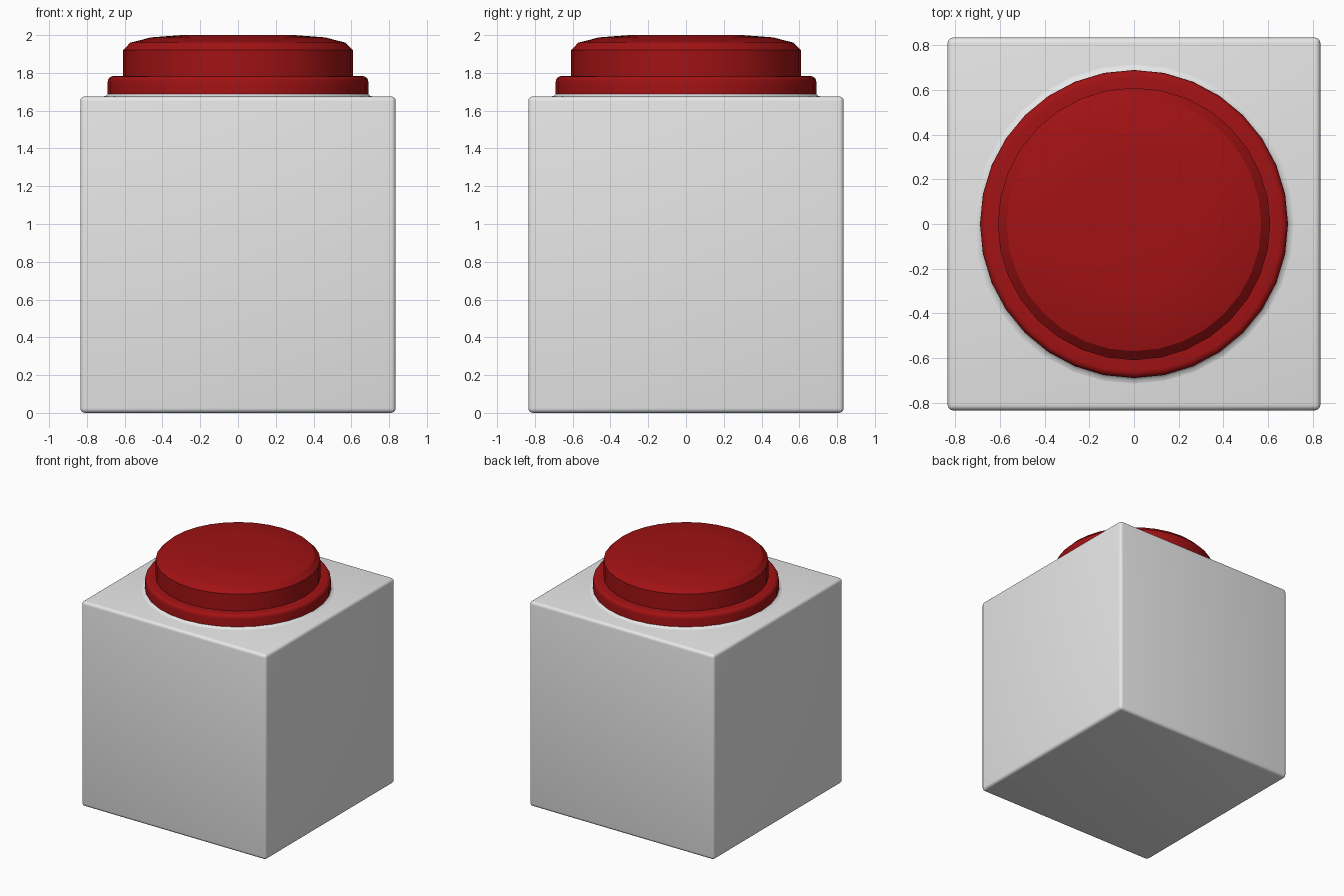
import bpy, bmesh, math

cube = bpy.data.objects.get("Cube")
if cube:
    bpy.data.objects.remove(cube, do_unlink=True)

SIDES = 32
HALF = 0.835          # half width of the box
TOP = 2 * HALF + 0.005


def material(name, rgb):
    mat = bpy.data.materials.new(name)
    mat.use_nodes = True
    mat.diffuse_color = (*rgb, 1)
    mat.node_tree.nodes["Principled BSDF"].inputs["Base Color"].default_value = (*rgb, 1)
    return mat


def add_object(name, bm, mat, angle=None):
    bmesh.ops.recalc_face_normals(bm, faces=bm.faces)
    mesh = bpy.data.meshes.new(name)
    bm.to_mesh(mesh)
    bm.free()
    mesh.materials.append(mat)
    obj = bpy.data.objects.new(name, mesh)
    bpy.context.collection.objects.link(obj)
    if angle:
        bpy.ops.object.select_all(action="DESELECT")
        obj.select_set(True)
        bpy.context.view_layer.objects.active = obj
        bpy.ops.object.shade_smooth_by_angle(angle=math.radians(angle))
    return obj


def lathe(name, profile, mat, angle=None):
    """Turn a (radius, height) profile around z and close its ends."""
    bm = bmesh.new()
    rings = []
    for r, z in profile:
        rings.append([bm.verts.new((r * math.cos(a), r * math.sin(a), z))
                      for a in (math.tau * i / SIDES for i in range(SIDES))])
    for low, high in zip(rings, rings[1:]):
        for i in range(SIDES):
            j = (i + 1) % SIDES
            bm.faces.new((low[i], low[j], high[j], high[i]))
    bm.faces.new(rings[0])
    bm.faces.new(rings[-1])
    return add_object(name, bm, mat, angle)


grey = material("light grey", (0.8, 0.8, 0.8))
red = material("deep red", (0.36, 0.006, 0.007))

# Box with softly rounded edges
bm = bmesh.new()
bmesh.ops.create_cube(bm, size=1)
for v in bm.verts:
    v.co = (v.co.x * 2 * HALF, v.co.y * 2 * HALF, (v.co.z + 0.5) * TOP)
bmesh.ops.bevel(bm, geom=bm.edges[:], offset=0.025, segments=4, profile=0.5,
                affect="EDGES")
add_object("box", bm, grey, 40)

# Small grey fillet where the collar meets the box
lathe("collar_fillet", [(0.715, TOP - 0.01), (0.715, TOP), (0.7, TOP + 0.004),
                        (0.692, TOP + 0.012), (0.685, TOP + 0.02)], grey, 40)

# Collar with a rounded upper rim
rim = [(0.66 + 0.03 * math.cos(a), 1.753 + 0.03 * math.sin(a))
       for a in (math.pi / 2 * i / 4 for i in range(5))]
lathe("collar", [(0.69, TOP)] + rim + [(0.6, 1.783)], red, 40)

# Push button with a chamfered edge and a shallow domed top
lathe("push_button", [(0.61, 1.76), (0.61, 1.92), (0.57, 1.96),
                      (0.46, 1.988), (0.3, 2.0)], red, 25)
